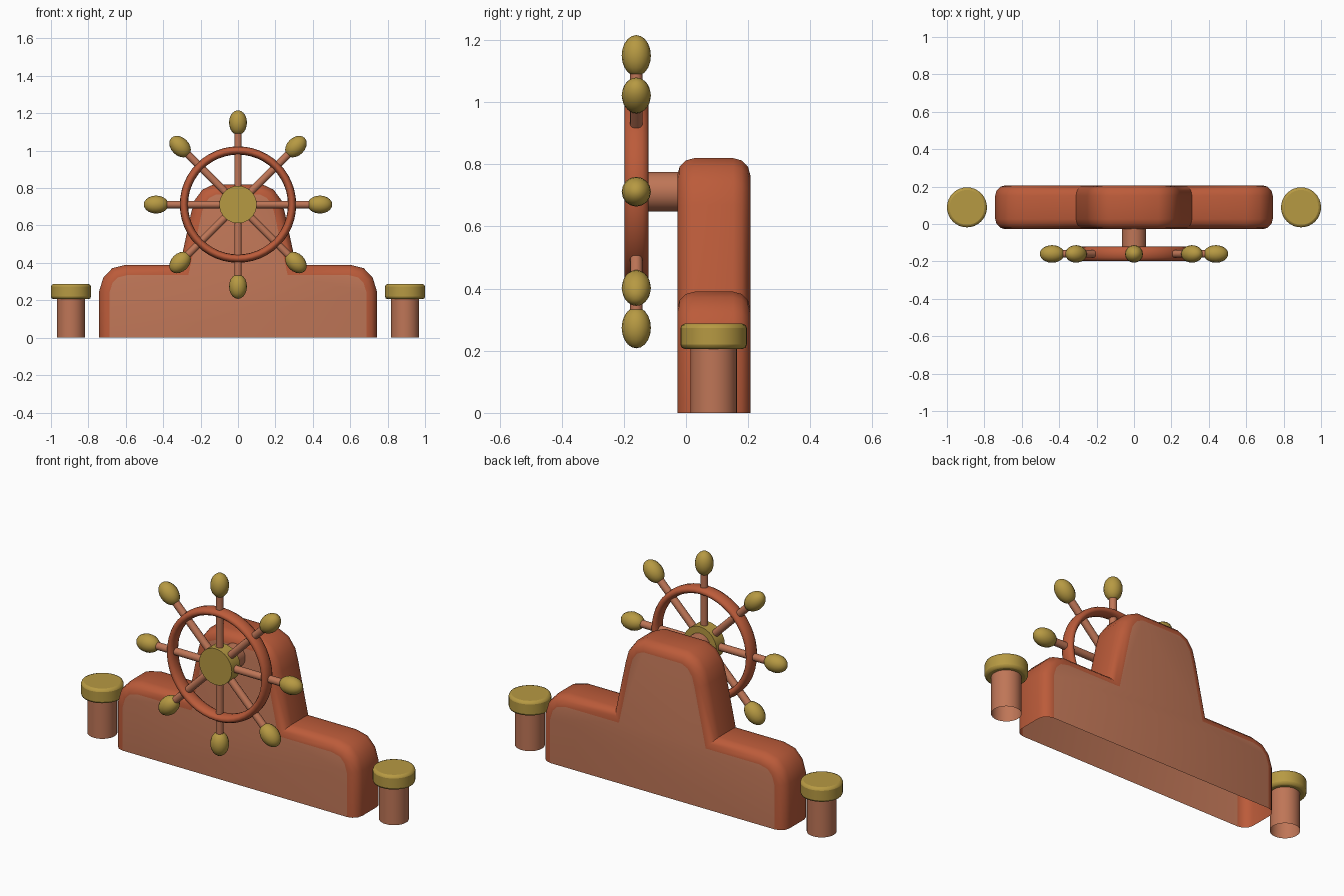
import bpy, bmesh, math
from mathutils import Vector

if "Cube" in bpy.data.objects:
    bpy.data.objects.remove(bpy.data.objects["Cube"])


def material(name, rgb):
    m = bpy.data.materials.new(name)
    m.diffuse_color = (*rgb, 1)
    m.use_nodes = True
    m.node_tree.nodes["Principled BSDF"].inputs["Base Color"].default_value = m.diffuse_color
    return m


WOOD = material("dark_wood", (0.50, 0.105, 0.042))
PALE = material("pale_wood", (0.52, 0.18, 0.095))
GOLD = material("gold", (0.47, 0.32, 0.055))

HUB = Vector((0, -0.16, 0.712))
MID_Y = 0.089


def finish(name, mat=None, angle=40):
    ob = bpy.context.object
    ob.name = name
    if mat:
        ob.data.materials.append(mat)
    bpy.ops.object.transform_apply(location=False, rotation=False, scale=True)
    bpy.ops.object.shade_smooth_by_angle(angle=math.radians(angle))
    return ob


def cylinder(name, mat, a, b, radius, sides=32):
    a, b = Vector(a), Vector(b)
    d = b - a
    bpy.ops.mesh.primitive_cylinder_add(
        vertices=sides, radius=radius, depth=d.length, location=(a + b) / 2,
        rotation=d.to_track_quat('Z', 'Y').to_euler())
    return finish(name, mat)


def drop_bottom(bm):
    bm.normal_update()
    low = [f for f in bm.faces if f.normal.z < -0.9 and f.calc_center_median().z < 0.01 - OFFSET]
    bmesh.ops.delete(bm, geom=low, context='FACES_ONLY')


# Stepped body: half profile mirrored, extruded, front and back rims rounded
half = [(0.742, 0), (0.742, 0.25), (0.72, 0.322), (0.672, 0.372), (0.60, 0.39),
        (0.31, 0.39), (0.25, 0.67), (0.232, 0.735), (0.19, 0.792), (0.13, 0.82)]
profile = half + [(-x, z) for x, z in reversed(half)]
OFFSET = 0.0
bm = bmesh.new()
face = bm.faces.new([bm.verts.new((x, -0.028, z)) for x, z in profile])
ext = bmesh.ops.extrude_face_region(bm, geom=[face])
bmesh.ops.translate(bm, verts=[v for v in ext["geom"] if isinstance(v, bmesh.types.BMVert)],
                    vec=(0, 0.235, 0))
bmesh.ops.recalc_face_normals(bm, faces=bm.faces)
rims = [e for e in bm.edges
        if abs(e.verts[0].co.y - e.verts[1].co.y) < 1e-5
        and max(v.co.z for v in e.verts) > 0.01]
bmesh.ops.bevel(bm, geom=rims, offset=0.055, segments=3, profile=0.5, affect='EDGES')
drop_bottom(bm)
for f in bm.faces:
    f.material_index = 1 if abs(f.normal.y) > 0.999 else 0
mesh = bpy.data.meshes.new("body")
bm.to_mesh(mesh)
bm.free()
body = bpy.data.objects.new("body", mesh)
bpy.context.collection.objects.link(body)
mesh.materials.append(WOOD)
mesh.materials.append(PALE)
bpy.ops.object.select_all(action='DESELECT')
body.select_set(True)
bpy.context.view_layer.objects.active = body
bpy.ops.object.shade_smooth_by_angle(angle=math.radians(40))

# Bollards with capped tops, open underneath
for side, s in (("left", -1), ("right", 1)):
    x = s * 0.893
    post = cylinder(f"{side}_post", PALE, (x, MID_Y, 0), (x, MID_Y, 0.22), 0.075)
    OFFSET = 0.11
    bm = bmesh.new()
    bm.from_mesh(post.data)
    drop_bottom(bm)
    bm.to_mesh(post.data)
    bm.free()
    cap = cylinder(f"{side}_post_cap", GOLD, (x, MID_Y, 0.206), (x, MID_Y, 0.287), 0.107)
    bev = cap.modifiers.new("rounding", 'BEVEL')
    bev.width = 0.014
    bev.segments = 2

# Axle and hub
cylinder("axle", PALE, (0, -0.14, HUB.z), (0, 0.0, HUB.z), 0.064)
cylinder("hub", GOLD, (0, -0.197, HUB.z), (0, -0.122, HUB.z), 0.10)

# Wheel rim, oval in section
bpy.ops.mesh.primitive_torus_add(location=HUB, rotation=(math.pi / 2, 0, 0),
                                 major_radius=0.289, minor_radius=0.022,
                                 major_segments=48, minor_segments=12)
bpy.context.object.scale.z = 1.75
finish("wheel_rim", WOOD, 60)

# Eight spokes with rounded handles
for i in range(8):
    a = i * math.pi / 4
    d = Vector((math.sin(a), 0, math.cos(a)))
    cylinder(f"spoke_{i + 1}", PALE, HUB + d * 0.05, HUB + d * 0.40, 0.02, 16)
    bpy.ops.mesh.primitive_uv_sphere_add(segments=16, ring_count=10, radius=1,
                                         location=HUB + d * 0.438, rotation=(0, a, 0))
    bpy.context.object.scale = (0.048, 0.047, 0.066)
    finish(f"handle_{i + 1}", GOLD, 60)
